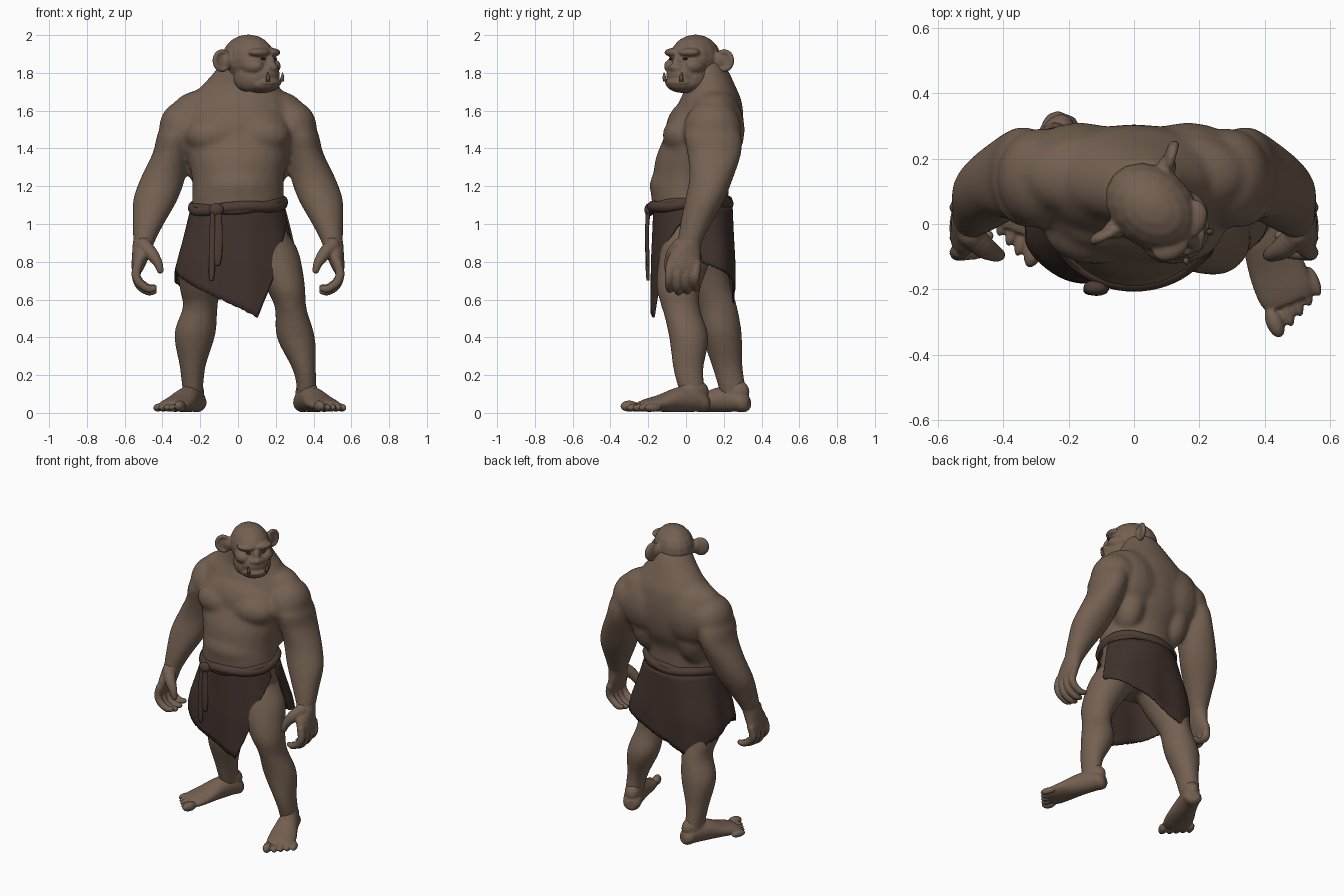
import bpy, bmesh, random
from math import sin, cos, pi, radians
from mathutils import Matrix, Vector

random.seed(4)
cube = bpy.data.objects.get("Cube")
if cube:
    bpy.data.objects.remove(cube)


def material(name, color):
    mat = bpy.data.materials.new(name)
    mat.use_nodes = True
    mat.diffuse_color = (*color, 1)
    shader = next(n for n in mat.node_tree.nodes if n.type == 'BSDF_PRINCIPLED')
    shader.inputs["Base Color"].default_value = (*color, 1)
    shader.inputs["Roughness"].default_value = .8
    return mat


skin = material("brown skin", (.175, .118, .083))
cloth = material("dark cloth", (.052, .032, .026))
leather = material("belt leather", (.075, .046, .035))
bone = material("dull tusk", (.13, .095, .065))
dark = material("dark eye", (.05, .032, .024))
UNIT = Matrix.Identity(4)


def smooth_path(points, steps=4):
    """Catmull-Rom interpolation of tuples of any length."""
    pts = [Vector(p) for p in points]
    pts = [pts[0]] + pts + [pts[-1]]
    out = []
    for a, b, c, d in zip(pts, pts[1:], pts[2:], pts[3:]):
        for i in range(steps):
            t = i / steps
            out.append(b + (c - a) * (t / 2) + (a * 2 - b * 5 + c * 4 - d) * (t * t / 2)
                       + (b * 3 - a - c * 3 + d) * (t ** 3 / 2))
    return out + [pts[-1]]


def bridge(bm, stations, frame, flat=True, sides=16):
    """Closed skin over oval rings (x, y, z, ra, rb); flat rings lie in XY, others in XZ."""
    rings = []
    for x, y, z, ra, rb in stations:
        ring = []
        for i in range(sides):
            u, v = ra * cos(2 * pi * i / sides), rb * sin(2 * pi * i / sides)
            co = Vector((x + u, y + v, z) if flat else (x + u, y, z + v))
            ring.append(bm.verts.new(frame @ co))
        rings.append(ring)
    for low, high in zip(rings, rings[1:]):
        for i in range(sides):
            j = (i + 1) % sides
            bm.faces.new((low[i], low[j], high[j], high[i]))
    bm.faces.new(rings[0][::-1])
    bm.faces.new(rings[-1])


def loft(bm, stations, frame=UNIT, flat=True):
    bridge(bm, smooth_path(stations), frame, flat, 24)


def ellipsoid(bm, center, radii, frame=UNIT, turn=0, bands=10):
    place = Matrix.Translation(center) @ Matrix.Rotation(radians(turn), 4, 'Z')
    lats = [pi * .48 * (2 * k / bands - 1) for k in range(bands + 1)]
    bridge(bm, [(0, 0, sin(a), cos(a), cos(a)) for a in lats],
           frame @ place @ Matrix.Diagonal((*radii, 1)))


def chain(bm, points, frame=UNIT):
    """Rounded strand through (x, y, z, radius) points."""
    for x, y, z, r in smooth_path(points):
        ellipsoid(bm, (x, y, z), (r, r, r), frame, bands=6)


def finish(name, bm, mat, voxel=0, passes=4, thickness=0):
    bmesh.ops.recalc_face_normals(bm, faces=bm.faces)
    mesh = bpy.data.meshes.new(name)
    bm.to_mesh(mesh)
    bm.free()
    ob = bpy.data.objects.new(name, mesh)
    bpy.context.collection.objects.link(ob)
    if voxel:
        remesh = ob.modifiers.new("fuse", 'REMESH')
        remesh.mode, remesh.voxel_size = 'VOXEL', voxel
        soften = ob.modifiers.new("soften", 'SMOOTH')
        soften.factor, soften.iterations = .5, passes
    if thickness:
        ob.modifiers.new("thickness", 'SOLIDIFY').thickness = thickness
    if ob.modifiers:
        graph = bpy.context.evaluated_depsgraph_get()
        ob.data = bpy.data.meshes.new_from_object(ob.evaluated_get(graph))
        ob.modifiers.clear()
    ob.data.materials.clear()
    ob.data.materials.append(mat)
    ob.data.polygons.foreach_set("use_smooth", [True] * len(ob.data.polygons))


# Torso, from hips to the thick neck
body = bmesh.new()
loft(body, [(0, .04, .85, .2, .16), (0, .03, 1, .25, .19), (0, .02, 1.15, .242, .205),
            (0, .03, 1.25, .245, .205), (0, .06, 1.35, .27, .22), (0, .09, 1.45, .3, .21),
            (0, .115, 1.55, .31, .19), (0, .13, 1.65, .27, .165), (.01, .13, 1.72, .215, .137),
            (.02, .11, 1.8, .15, .12), (.03, .09, 1.87, .11, .1)])
ellipsoid(body, (0, -.02, 1.2), (.215, .175, .14))
ellipsoid(body, (0, .03, 1.49), (.28, .14, .17))
for s in (1, -1):
    # Chest, back and shoulder muscles
    ellipsoid(body, (s * .12, -.01, 1.47), (.16, .115, .105))
    ellipsoid(body, (s * .165, .19, 1.5), (.17, .122, .19))
    ellipsoid(body, (s * .17, .14, 1.37), (.11, .13, .2))
    ellipsoid(body, (s * .15, .15, 1.61), (.2, .13, .105))
    ellipsoid(body, (s * .285, .14, 1.505), (.135, .155, .15))
    # Arm
    loft(body, [(s * .29, .14, 1.57, .07, .09), (s * .325, .14, 1.48, .1, .15),
                (s * .35, .15, 1.38, .1, .145), (s * .395, .135, 1.25, .118, .118),
                (s * .437, .1, 1.13, .119, .105), (s * .472, .055, 1.01, .086, .085),
                (s * .495, .025, .92, .062, .068), (s * .51, 0, .83, .04, .055)])

# Left leg stands forward, right leg stands back
loft(body, [(.12, .03, .97, .13, .15), (.165, .01, .87, .15, .145), (.215, -.02, .76, .128, .133),
            (.255, -.04, .65, .102, .115), (.28, -.025, .55, .084, .1), (.306, .015, .4, .102, .105),
            (.348, .012, .24, .064, .082), (.362, .025, .15, .054, .073), (.36, .04, .06, .05, .06)])
loft(body, [(-.12, .04, .97, .13, .15), (-.16, .05, .87, .145, .15), (-.19, .08, .76, .13, .14),
            (-.2, .125, .65, .108, .12), (-.2, .165, .56, .092, .107), (-.228, .188, .42, .11, .108),
            (-.24, .218, .25, .07, .082), (-.24, .24, .15, .058, .074), (-.24, .255, .06, .05, .06)])
ellipsoid(body, (.275, -.09, .58), (.055, .045, .06))
ellipsoid(body, (-.205, .095, .58), (.055, .045, .06))
finish("body", body, skin, voxel=.01, passes=28)

# Hands with curled fingers and a thumb
hands = bmesh.new()
for s in (1, -1):
    loft(hands, [(s * .493, .028, .93, .058, .064), (s * .503, .012, .89, .055, .068),
                 (s * .515, -.008, .83, .046, .085), (s * .53, -.013, .77, .034, .088),
                 (s * .533, -.013, .74, .02, .075)])
    for i in range(4):
        y, lift = -.082 + i * .046, .014 * abs(i - 1.3)
        chain(hands, [(s * .53, y, .785, .026), (s * .54, y - .006, .73, .025),
                      (s * .52, y - .008, .668 + lift, .023), (s * .475, y - .004, .638 + lift, .021),
                      (s * .445, y, .64 + lift, .017)])
    chain(hands, [(s * .5, -.03, .885, .042), (s * .46, -.07, .845, .036),
                  (s * .425, -.09, .795, .026), (s * .412, -.095, .755, .019)])
finish("hands", hands, skin, voxel=.006)

# Feet, turned outward, with five toes each
feet = bmesh.new()
for s, x, y in ((1, .36, .05), (-1, -.235, .265)):
    foot = (Matrix.Translation((x, y, 0)) @ Matrix.Rotation(radians(22 * s), 4, 'Z')
            @ Matrix.Diagonal((s, 1, 1, 1)))
    loft(feet, [(0, .076, .05, .028, .03), (0, .05, .054, .054, .05), (0, 0, .072, .06, .066),
                (0, -.1, .07, .07, .066), (0, -.2, .052, .086, .046), (0, -.28, .04, .088, .034),
                (0, -.315, .035, .075, .025)], foot, flat=False)
    # Instep rising into the shin
    ellipsoid(feet, (0, -.01, .11), (.055, .085, .07), foot)
    for i in range(5):
        size = .03 if i == 0 else .0215
        ellipsoid(feet, (-.066 + .037 * i + .008 * (i > 0), -.352 + .018 * i, size + .006),
                  (size * .9, .05, size), foot)
finish("feet", feet, skin, voxel=.006)

# Head, turned toward its left
turned = Matrix.Translation((.055, .05, 0)) @ Matrix.Rotation(radians(50), 4, 'Z')
head = bmesh.new()
ellipsoid(head, (0, 0, 1.872), (.123, .156, .131), turned)
ellipsoid(head, (0, -.105, 1.79), (.09, .085, .075), turned)
ellipsoid(head, (0, -.09, 1.74), (.095, .105, .047), turned)
ellipsoid(head, (0, -.14, 1.793), (.07, .05, .018), turned)
ellipsoid(head, (0, -.145, 1.75), (.082, .056, .022), turned)
ellipsoid(head, (0, -.145, 1.85), (.026, .036, .05), turned)
ellipsoid(head, (0, -.165, 1.828), (.03, .034, .024), turned)
for s in (1, -1):
    ellipsoid(head, (s * .052, -.118, 1.908), (.062, .044, .024), turned, s * 20)
    ellipsoid(head, (s * .07, -.085, 1.835), (.05, .07, .045), turned)
    ellipsoid(head, (s * .065, -.05, 1.77), (.05, .09, .07), turned)
    ellipsoid(head, (s * .03, -.16, 1.825), (.019, .025, .018), turned)
    # Cupped ear: thin disc with a raised rim
    ear = Vector((s * .155, .06, 1.865))
    out = Vector((s * cos(radians(25)), sin(radians(25)), 0))
    ellipsoid(head, ear, (.05, .016, .054), turned, s * 25)
    ellipsoid(head, ear - out * .035, (.035, .03, .045), turned, s * 25)
    rim = [ear + out * (.042 * cos(a)) + Vector((0, -.008, .048 * sin(a)))
           for a in [radians(d) for d in range(-130, 170, 30)]]
    chain(head, [(*p, .014) for p in rim], turned)
finish("head", head, skin, voxel=.006, passes=9)

# Eyes and tusks
for s, side in ((1, "left"), (-1, "right")):
    eye = bmesh.new()
    ellipsoid(eye, (s * .048, -.141, 1.875), (.014, .014, .007), turned)
    finish(side + "_eye", eye, dark)
    tusk = bmesh.new()
    bridge(tusk, [(s * .056, -.182, 1.755, .012, .012), (s * .059, -.187, 1.78, .009, .009),
                  (s * .062, -.184, 1.803, .002, .002)], turned)
    finish(side + "_tusk", tusk, bone)

# Wrapped loincloth: open on the left side, hem height given by angle from the front
hem = [(78, 1.04), (50, .9), (28, .63), (18, .505), (-5, .57), (-35, .66), (-72, .765),
       (-125, .67), (-148, .565), (-190, .67), (-235, .76), (-258, .8), (-266, 1.03)]


def hem_height(angle):
    for (a, za), (b, zb) in zip(hem, hem[1:]):
        if b <= angle <= a:
            return za + (zb - za) * (a - angle) / (a - b)


skirt = bmesh.new()
columns, rows, top = 172, 14, 1.09
grid = []
for i in range(columns + 1):
    angle = 78 - 344 * i / columns
    a = radians(angle)
    low = hem_height(angle) + random.uniform(-.004, .004)
    line = []
    for j in range(rows + 1):
        z = top + (low - top) * j / rows
        drop = top - z
        # Cloth squares off around the thighs as it falls
        boxy = 1 + .13 * sin(2 * a) ** 2 * min(drop / .25, 1) * (angle < 0)
        fold = .01 * drop * sin(a * 9)
        rx = (.25 + .25 * min(drop, .34)) * boxy + fold
        ry = (.21 + .04 * min(drop, .3)) * boxy + fold
        line.append(skirt.verts.new((rx * sin(a), .037 - ry * cos(a), z)))
    grid.append(line)
for p, q in zip(grid, grid[1:]):
    for j in range(rows):
        skirt.faces.new((p[j], p[j + 1], q[j + 1], q[j]))
finish("loincloth", skirt, cloth, thickness=.01)

# Rolled belt made of two slightly twisted strands
for name, phase, thick in (("belt", 0, .03), ("belt_wrap", pi, .022)):
    curve = bpy.data.curves.new(name, 'CURVE')
    curve.dimensions, curve.bevel_depth, curve.bevel_resolution = '3D', thick, 3
    strand = curve.splines.new('POLY')
    strand.points.add(63)
    strand.use_cyclic_u = True
    for i, p in enumerate(strand.points):
        a = 2 * pi * i / 64
        z = 1.1 + .015 * cos(a) + .018 * sin(a) + .01 * sin(a * 3 + phase)
        p.co = (.236 * cos(a), .023 + .2 * sin(a), z, 1)
    belt = bpy.data.objects.new(name, curve)
    bpy.context.collection.objects.link(belt)
    curve.materials.append(leather)

# Knot and hanging strap ends
knot = bmesh.new()
ellipsoid(knot, (-.115, -.195, 1.075), (.04, .025, .035))
finish("belt_knot", knot, leather)
for name, x, width, bottom in (("strap_front", -.105, .024, .78), ("strap_back", -.135, .016, .7)):
    strap = bmesh.new()
    loft(strap, [(x, -.2, 1.07, width * .7, .012), (x, -.207, .95, width, .01),
                 (x - .004, -.203, bottom + .05, width, .01), (x - .006, -.2, bottom, width * .6, .008)])
    finish(name, strap, leather)
